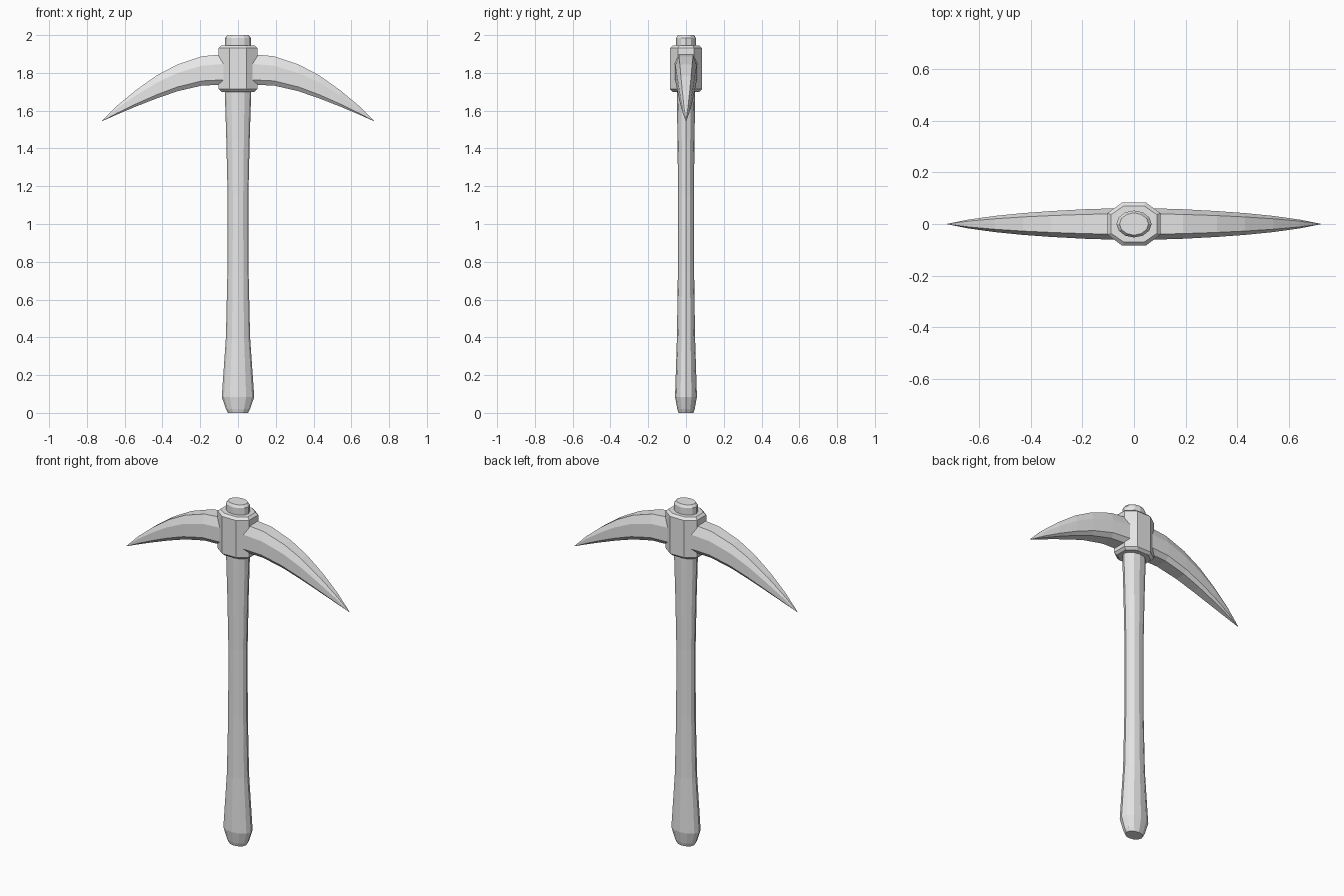
import bpy, math

if "Cube" in bpy.data.objects:
    bpy.data.objects.remove(bpy.data.objects["Cube"])

metal = bpy.data.materials.new("plain grey")
metal.diffuse_color = (0.8, 0.8, 0.8, 1)
metal.use_nodes = True
metal.node_tree.nodes["Principled BSDF"].inputs["Base Color"].default_value = metal.diffuse_color


def loft(name, rings):
    """Skin equal-length rings of points and cap both ends."""
    n = len(rings[0])
    verts = [p for r in rings for p in r]
    faces = [tuple(reversed(range(n))),
             tuple(range((len(rings) - 1) * n, len(rings) * n))]
    for i in range(len(rings) - 1):
        for j in range(n):
            k = (j + 1) % n
            faces.append((i * n + j, i * n + k, (i + 1) * n + k, (i + 1) * n + j))
    me = bpy.data.meshes.new(name)
    me.from_pydata(verts, [], faces)
    me.materials.append(metal)
    ob = bpy.data.objects.new(name, me)
    bpy.context.collection.objects.link(ob)
    return ob


# Handle: 12-sided oval shaft, (z, x radius, y radius)
profile = [(0, .053, .04), (.02, .064, .046), (.085, .086, .058), (.4, .064, .048),
           (.75, .056, .043), (1.15, .055, .042), (1.45, .062, .045),
           (1.7, .07, .049), (1.985, .068, .052), (2.0, .056, .043)]
loft("handle", [[(rx * math.cos(a * math.pi / 6), ry * math.sin(a * math.pi / 6), z)
                 for a in range(12)] for z, rx, ry in profile])


# Collar: octagonal block with bevelled rims
def octagon(z, s):
    x, y, cx, cy = .102 - s, .084 - s, .045 - s * .4, .042 - s * .4
    return [(x, -cy, z), (x, cy, z), (cx, y, z), (-cx, y, z),
            (-x, cy, z), (-x, -cy, z), (-cx, -y, z), (cx, -y, z)]


loft("collar", [octagon(1.70, .014), octagon(1.714, 0),
                octagon(1.931, 0), octagon(1.945, .014)])


# Pick blade: chamfered section swept along an arc, (x, bottom z, top z, half width)
def section(x, lo, hi, w):
    h = hi - lo
    a, b = lo + h * .16, hi - h * .32
    return [(x, -w * .65, lo), (x, w * .65, lo), (x, w, a), (x, w, b),
            (x, w * .65, hi), (x, -w * .65, hi), (x, -w, b), (x, -w, a)]


half = [(.06, 1.738, 1.90, .061), (.19, 1.733, 1.888, .057), (.32, 1.703, 1.845, .05),
        (.43, 1.665, 1.787, .042), (.54, 1.622, 1.709, .031), (.64, 1.58, 1.626, .017),
        (.72, 1.544, 1.547, .001)]
full = [(-x, lo, hi, w) for x, lo, hi, w in reversed(half)] + half
loft("pick_blade", [section(*s) for s in full])
